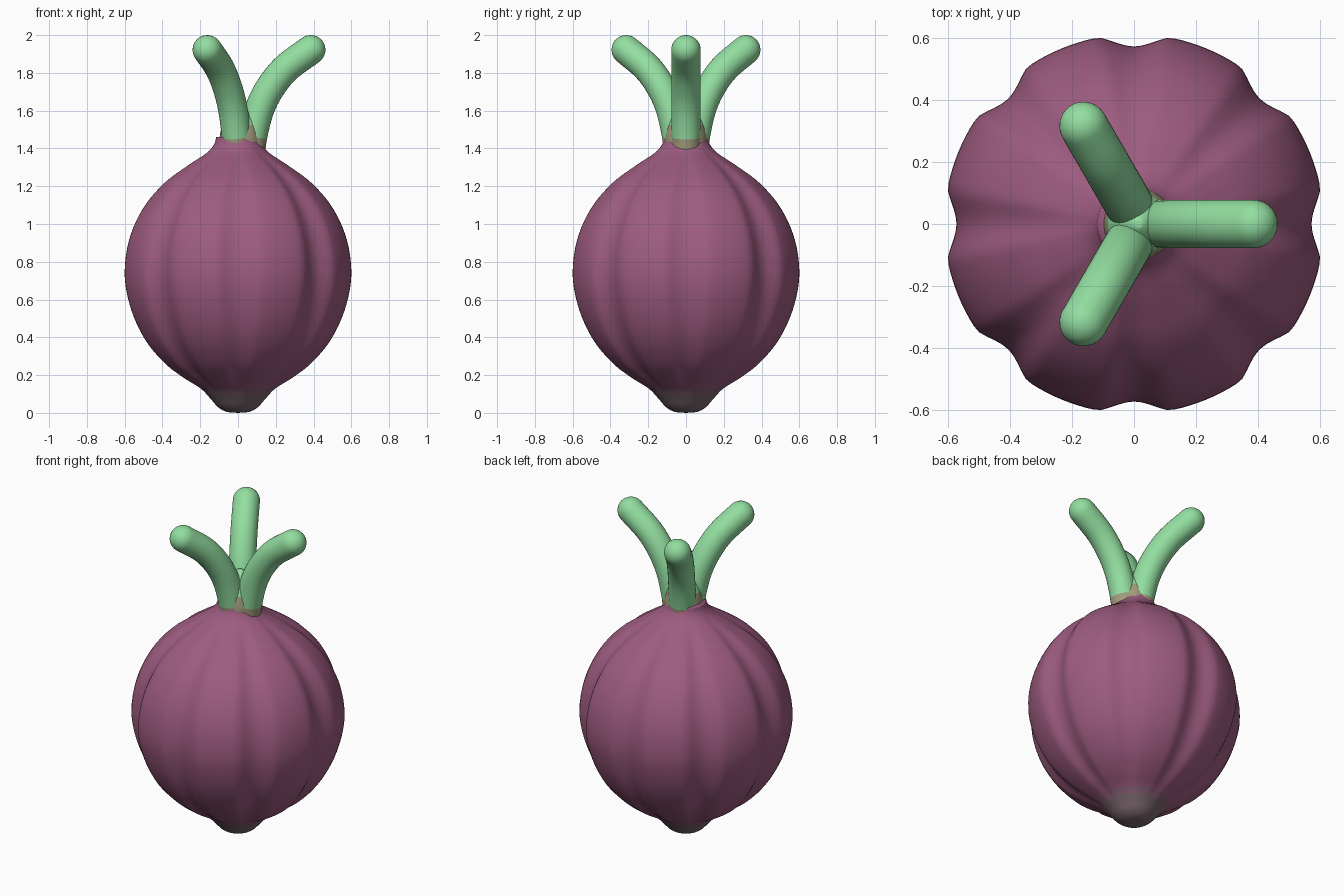
import bpy, bmesh, math
from mathutils import Vector

if "Cube" in bpy.data.objects:
    bpy.data.objects.remove(bpy.data.objects["Cube"])


def material(name, rgb):
    m = bpy.data.materials.new(name)
    m.diffuse_color = (*rgb, 1)
    m.use_nodes = True
    m.node_tree.nodes["Principled BSDF"].inputs["Base Color"].default_value = m.diffuse_color
    return m


PURPLE = material("onion purple", (0.342, 0.107, 0.216))
GREY = material("root grey", (0.19, 0.13, 0.15))
MAUVE = material("root mauve", (0.25, 0.115, 0.18))
GREEN = material("sprout green", (0.29, 0.73, 0.352))
BEIGE = material("neck beige", (0.36, 0.33, 0.20))


def smooth_path(pts, n):
    """Catmull-Rom sampling of 2D points."""
    p = [Vector(q) for q in pts]
    p = [2 * p[0] - p[1]] + p + [2 * p[-1] - p[-2]]
    out = []
    for i in range(1, len(p) - 2):
        a, b, c, d = p[i - 1:i + 3]
        for k in range(n):
            t = k / n
            out.append(0.5 * (2 * b + (c - a) * t + (2 * a - 5 * b + 4 * c - d) * t * t
                              + (3 * b - a - 3 * c + d) * t ** 3))
    return out + [p[-2]]


def skin(name, rings, mats, rule):
    """Join rings of points into a closed smooth tube, coloured by face height."""
    bm = bmesh.new()
    loops = [[bm.verts.new(v) for v in r] for r in rings]
    n = len(rings[0])
    for a, b in zip(loops, loops[1:]):
        for i in range(n):
            j = (i + 1) % n
            bm.faces.new((a[i], a[j], b[j], b[i]))
    bm.faces.new(loops[0][::-1])
    bm.faces.new(loops[-1])
    for f in bm.faces:
        f.smooth = True
        f.material_index = rule(f.calc_center_median().z)
    bmesh.ops.recalc_face_normals(bm, faces=bm.faces)
    me = bpy.data.meshes.new(name)
    bm.to_mesh(me)
    bm.free()
    for m in mats:
        me.materials.append(m)
    ob = bpy.data.objects.new(name, me)
    bpy.context.collection.objects.link(ob)
    return ob


def lathe(name, profile, n, segs, mats, rule, groove=lambda a, z: 1, cx=0):
    rings = []
    for r, z in smooth_path(profile, n):
        ring = []
        for i in range(segs):
            a = math.tau * i / segs
            q = max(r, 0.002) * groove(a, z)
            ring.append((cx + q * math.cos(a), q * math.sin(a), max(z, 0)))
        rings.append(ring)
    return skin(name, rings, mats, rule)


# Bulb with eight vertical grooves that fade out at root and neck
def groove(a, z):
    d = abs((math.degrees(a) + 22.5) % 45 - 22.5) / 11
    if d >= 1:
        return 1
    fade = max(0, min(1, (z - 0.08) / 0.12, (1.42 - z) / 0.15))
    return 1 - 0.065 * fade * math.cos(d * math.pi / 2) ** 1.3


bulb = [(0, 0), (0.06, 0.006), (0.105, 0.03), (0.15, 0.08), (0.205, 0.132), (0.30, 0.19),
        (0.40, 0.267), (0.50, 0.385), (0.575, 0.54), (0.612, 0.72), (0.59, 0.91),
        (0.515, 1.08), (0.40, 1.215), (0.27, 1.31), (0.17, 1.375), (0.128, 1.42), (0.115, 1.46)]
lathe("bulb", bulb, 5, 144, [PURPLE, GREY, MAUVE],
      lambda z: 1 if z < 0.1 else 2 if z < 0.13 else 0, groove)

# Neck filling the gap between the sprouts
lathe("neck", [(0.112, 1.40), (0.112, 1.46), (0.095, 1.54), (0.06, 1.61), (0.02, 1.65), (0, 1.655)],
      5, 48, [PURPLE, BEIGE, GREEN],
      lambda z: 0 if z < 1.44 else 1 if z < 1.53 else 2, cx=0.015)

# Three sprouts curving outward with rounded tips
R = 0.078
path = smooth_path([(0.045, 1.38), (0.06, 1.48), (0.095, 1.61), (0.15, 1.72),
                    (0.235, 1.825), (0.365, 1.922)], 6)
tip_dir = (path[-1] - path[-2]).normalized()
stations = []
for i, p in enumerate(path):
    t = (path[min(i + 1, len(path) - 1)] - path[max(i - 1, 0)]).normalized()
    stations.append((p, t, R))
for k in range(1, 9):
    a = k / 8 * math.pi / 2
    stations.append((path[-1] + tip_dir * R * math.sin(a), tip_dir, max(R * math.cos(a), 0.001)))

for s in range(3):
    yaw = s * math.tau / 3
    out = Vector((math.cos(yaw), math.sin(yaw), 0))
    side = Vector((-math.sin(yaw), math.cos(yaw), 0))
    up = Vector((0, 0, 1))
    rings = []
    for p, t, r in stations:
        nrm = out * t.y - up * t.x
        c = Vector((0.02, 0, 0)) + out * p.x + up * p.y
        rings.append([c + (nrm * math.cos(b) + side * math.sin(b)) * r
                      for b in (math.tau * i / 32 for i in range(32))])
    skin("sprout_%d" % (s + 1), rings, [GREEN, BEIGE], lambda z: 1 if z < 1.455 else 0)
